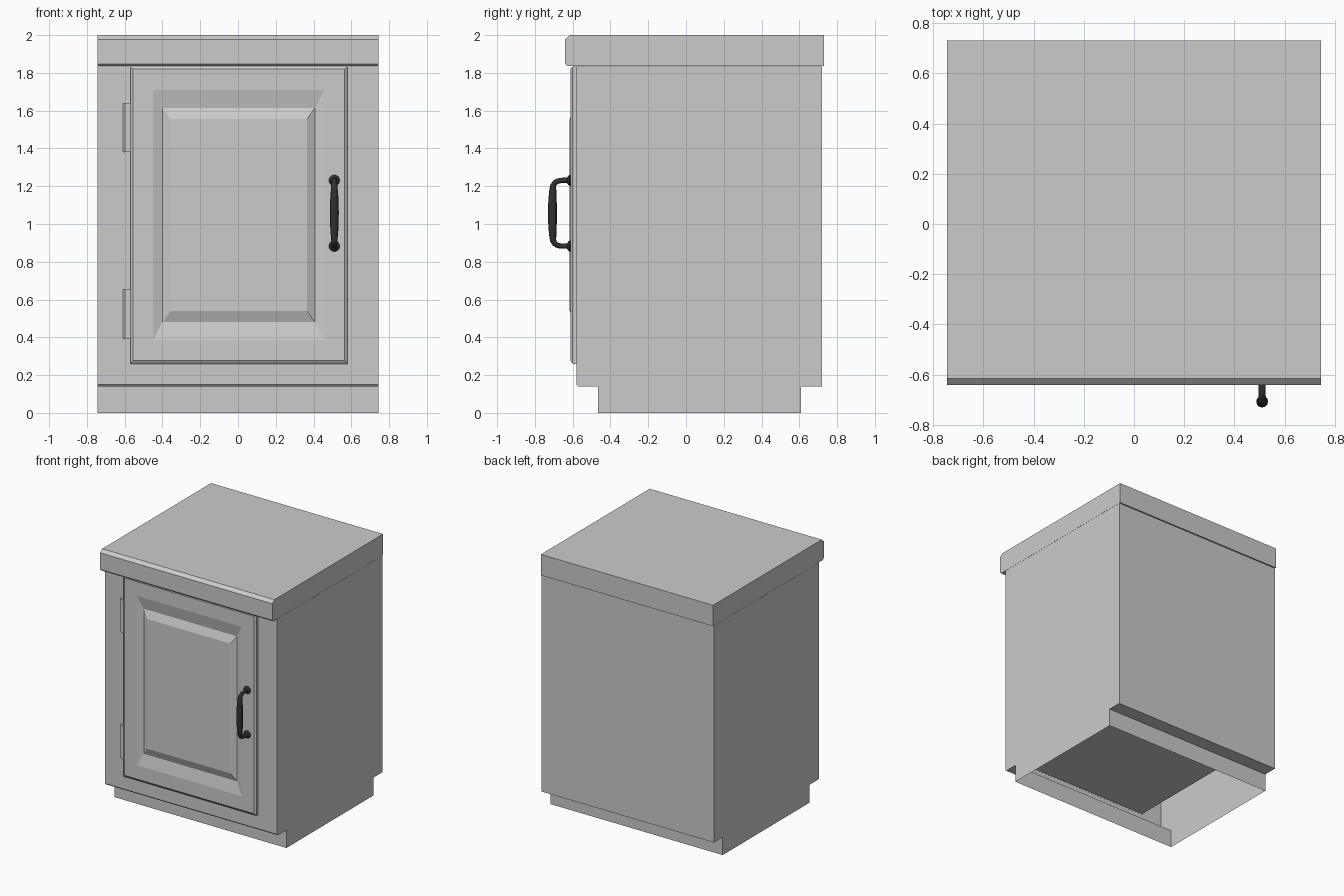
import bpy, bmesh, math
from mathutils import Vector

if "Cube" in bpy.data.objects:
    bpy.data.objects.remove(bpy.data.objects["Cube"])


def make(name, bm, mat=None, smooth=False):
    bmesh.ops.remove_doubles(bm, verts=bm.verts, dist=1e-5)
    bmesh.ops.recalc_face_normals(bm, faces=bm.faces)
    me = bpy.data.meshes.new(name)
    bm.to_mesh(me)
    bm.free()
    ob = bpy.data.objects.new(name, me)
    bpy.context.collection.objects.link(ob)
    if mat:
        me.materials.append(mat)
    if smooth:
        bpy.ops.object.select_all(action='DESELECT')
        ob.select_set(True)
        bpy.context.view_layer.objects.active = ob
        bpy.ops.object.shade_smooth_by_angle(angle=math.radians(40))
    return ob


def rect(bm, x0, x1, z0, z1, y):
    """Loop of four vertices in a plane facing the front."""
    return [bm.verts.new((x, y, z)) for x, z in ((x0, z0), (x1, z0), (x1, z1), (x0, z1))]


def bridge(bm, a, b, closed=True):
    n = len(a)
    for i in range(n if closed else n - 1):
        j = (i + 1) % n
        bm.faces.new((a[i], a[j], b[j], b[i]))


def extrude_x(bm, profile, x0, x1, closed=True):
    """Extrude a (y, z) profile along x, with end caps."""
    a, b = ([bm.verts.new((x, y, z)) for y, z in profile] for x in (x0, x1))
    bridge(bm, a, b, closed)
    bm.faces.new(a)
    bm.faces.new(b)
    return a, b


W = 0.745

# Cabinet body: shell open underneath, with recessed toe kicks and a door opening
bm = bmesh.new()
prof = [(-.465, 0), (-.465, .14), (-.57, .14), (-.58, .15), (-.58, 1.835),
        (.72, 1.835), (.72, .14), (.61, .14), (.61, 0)]
a, b = extrude_x(bm, prof, -W, W, closed=False)
front = [a[3], b[3], b[4], a[4]]
bm.faces.remove(next(f for f in bm.faces if set(f.verts) == set(front)))
opening = rect(bm, -.565, .575, .265, 1.825, -.58)
back = rect(bm, -.565, .575, .265, 1.825, .62)
bridge(bm, front, opening)
bridge(bm, opening, back)
bm.faces.new(back)
make("cabinet_body", bm)

# Countertop with eased front edges
bm = bmesh.new()
extrude_x(bm, [(-.615, 2), (-.64, 1.978), (-.64, 1.848), (-.628, 1.836),
               (.73, 1.836), (.73, 2)], -W, W)
make("countertop", bm)

# Raised-panel door: nested rectangles from the back edge to the centre panel
bm = bmesh.new()
loops = [rect(bm, *r) for r in (
    (-.57, .58, .26, 1.834, -.579),
    (-.57, .58, .26, 1.834, -.60),
    (-.555, .565, .277, 1.82, -.612),
    (-.45, .46, .385, 1.71, -.612),
    (-.40, .407, .48, 1.615, -.593),
    (-.357, .365, .54, 1.555, -.616))]
for p, q in zip(loops, loops[1:]):
    bridge(bm, p, q)
bm.faces.new(loops[0])
bm.faces.new(loops[-1])
make("door", bm)

# Hinges with a chamfered outer edge
for name, z0, z1 in (("lower_hinge", .395, .652), ("upper_hinge", 1.38, 1.637)):
    bm = bmesh.new()
    sec = [(-.608, -.575), (-.608, -.587), (-.597, -.598), (-.565, -.598), (-.565, -.575)]
    lo, hi = ([bm.verts.new((x, y, z)) for x, y in sec] for z in (z0, z1))
    bridge(bm, lo, hi)
    bm.faces.new(lo)
    bm.faces.new(hi)
    make(name, bm)

# Dark metal for the pull
dark = bpy.data.materials.new("dark_metal")
dark.diffuse_color = (.03, .03, .03, 1)
dark.use_nodes = True
dark.node_tree.nodes["Principled BSDF"].inputs["Base Color"].default_value = dark.diffuse_color

# Handle: swept bow, swelling at the middle; half path mirrored about ZC
HX, ZC = .51, 1.057
half = [(-.60, .174, .014), (-.655, .174, .014), (-.678, .171, .014), (-.694, .161, .015),
        (-.703, .146, .016), (-.705, .128, .018), (-.706, .09, .021), (-.707, .045, .023),
        (-.707, 0, .0235)]
path = half + [(y, -z, r) for y, z, r in reversed(half[:-1])]
bm = bmesh.new()
rings = []
for i, (y, z, r) in enumerate(path):
    p, q = path[max(i - 1, 0)], path[min(i + 1, len(path) - 1)]
    t = Vector((0, q[0] - p[0], q[1] - p[1])).normalized()
    side = Vector((1, 0, 0))
    n = t.cross(side)
    rings.append([bm.verts.new(Vector((HX, y, ZC + z)) + r * (math.cos(u) * side + math.sin(u) * n))
                  for u in (k * math.tau / 12 for k in range(12))])
for p, q in zip(rings, rings[1:]):
    bridge(bm, p, q)
bm.faces.new(rings[0])
bm.faces.new(rings[-1])
make("handle", bm, dark, True)

# Round bases where the handle meets the door
for name, s in (("upper_handle_base", 1), ("lower_handle_base", -1)):
    bm = bmesh.new()
    rings = [[bm.verts.new((HX + r * math.cos(u), y, ZC + s * .174 + r * math.sin(u)))
              for u in (k * math.tau / 16 for k in range(16))]
             for y, r in ((-.608, .029), (-.617, .029), (-.624, .023), (-.63, .014))]
    for p, q in zip(rings, rings[1:]):
        bridge(bm, p, q)
    bm.faces.new(rings[0])
    bm.faces.new(rings[-1])
    make(name, bm, dark, True)
